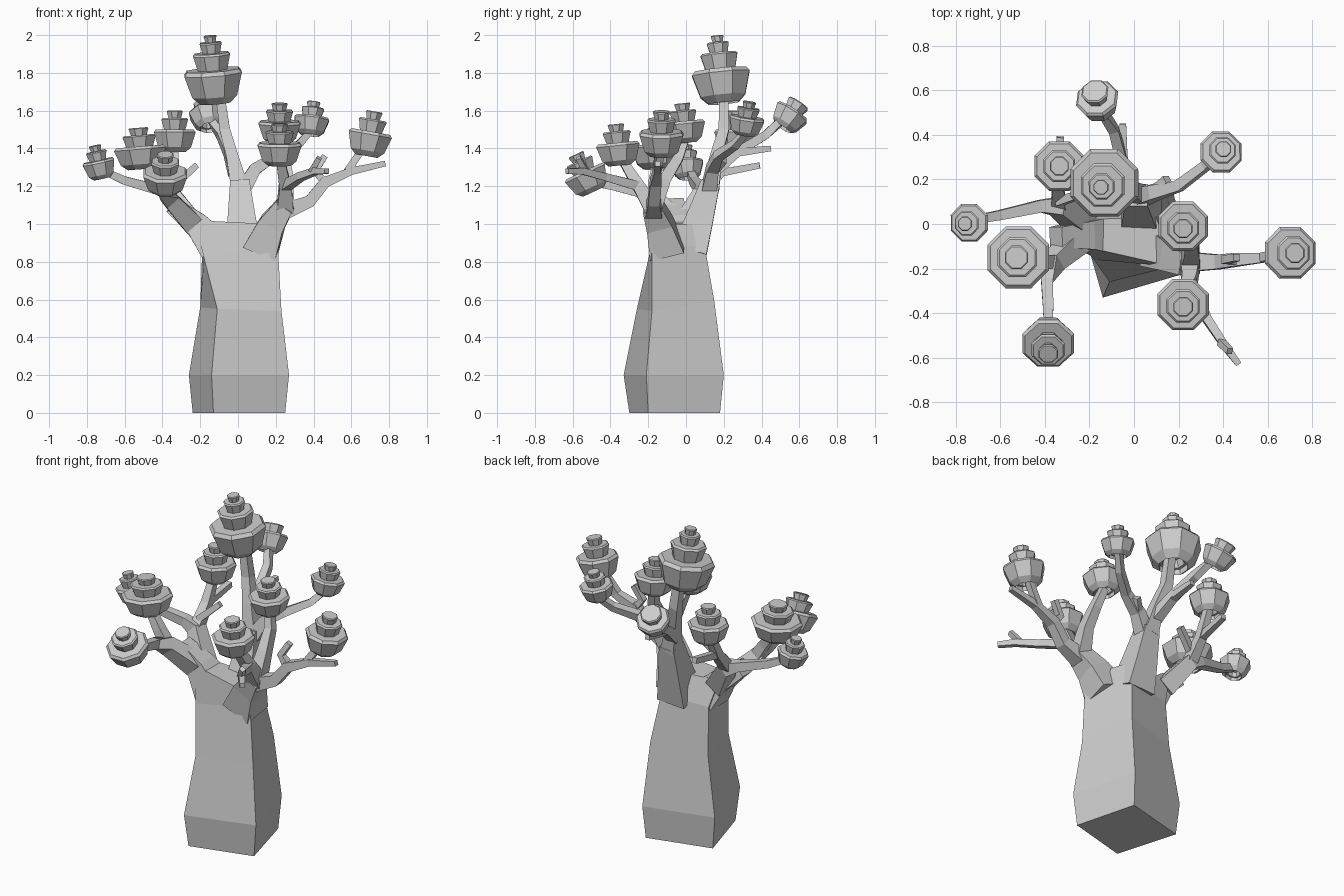
import bpy, bmesh, math
from mathutils import Vector

cube = bpy.data.objects.get("Cube")
if cube:
    bpy.data.objects.remove(cube, do_unlink=True)

mat = bpy.data.materials.new("pale_grey")
mat.use_nodes = True
GREY = (0.6, 0.6, 0.6, 1)
mat.diffuse_color = GREY
mat.node_tree.nodes["Principled BSDF"].inputs["Base Color"].default_value = GREY


def loft(name, rings):
    """Skin a list of equal-length point rings and cap both ends."""
    bm = bmesh.new()
    loops = [[bm.verts.new(p) for p in ring] for ring in rings]
    n = len(loops[0])
    for a, b in zip(loops, loops[1:]):
        for i in range(n):
            j = (i + 1) % n
            bm.faces.new((a[i], a[j], b[j], b[i]))
    bm.faces.new(loops[0][::-1])
    bm.faces.new(loops[-1])
    bmesh.ops.recalc_face_normals(bm, faces=bm.faces)
    mesh = bpy.data.meshes.new(name)
    bm.to_mesh(mesh)
    bm.free()
    mesh.materials.append(mat)
    obj = bpy.data.objects.new(name, mesh)
    bpy.context.collection.objects.link(obj)
    return obj


def ring(center, axis, radius, sides, turn=0.0):
    """Regular polygon of points around an axis."""
    axis = Vector(axis).normalized()
    ref = Vector((0, 1, 0)) if abs(axis.y) < 0.75 else Vector((1, 0, 0))
    u = axis.cross(ref).normalized()
    v = axis.cross(u)
    angles = [turn + math.tau * i / sides for i in range(sides)]
    return [Vector(center) + radius * (u * math.cos(t) + v * math.sin(t)) for t in angles]


def branch(name, *path):
    """Square tapering limb through (x, y, z, half width) points."""
    pts = [Vector(p[:3]) for p in path]
    rings = []
    for i, p in enumerate(path):
        axis = pts[min(i + 1, len(pts) - 1)] - pts[max(i - 1, 0)]
        rings.append(ring(pts[i], axis, p[3] * 1.3, 4, math.pi / 4))
    # keep neighbouring rings from twisting
    for k in range(1, len(rings)):
        prev, cur = rings[k - 1], rings[k]
        shifts = [cur[s:] + cur[:s] for s in range(4)]
        rings[k] = min(shifts, key=lambda c: sum(
            ((a - pts[k - 1]) - (b - pts[k])).length for a, b in zip(prev, c)))
    return loft(name, rings)


def flower(name, base, axis, r, height, tiers):
    """Stack of flaring eight-sided cups, smaller towards the tip."""
    axis = Vector(axis).normalized()
    base = Vector(base)
    sizes = [1.0, 0.64, 0.38, 0.22][:tiers]
    weights = [1.0, 0.5, 0.32, 0.2][:tiers]
    step = height / sum(weights)
    # hollow underside, then each cup flares up to its rim
    profile = [(0.28, 0.45 * step), (0.4, 0.2 * step), (0.5, 0.2 * step), (0.52, 0)]
    z = 0.0
    for i, (s, w) in enumerate(zip(sizes, weights)):
        if i:
            profile.append((s * 0.8, z))
        else:
            profile.append((0.78, 0.22 * step))
        z += w * step
        profile.append((s, z - 0.12 * w * step))
        profile.append((s * 0.9, z))
    loft(name, [ring(base + axis * h, axis, r * k, 8, math.pi / 8) for k, h in profile])


# Trunk: four-sided bottle shape, corners front, left, back, right
loft("trunk", [
    [(-.13, -.30, 0), (.25, -.20, 0), (.15, .18, 0), (-.24, .08, 0)],
    [(-.14, -.33, .2), (.27, -.21, .2), (.16, .20, .2), (-.26, .09, .2)],
    [(-.11, -.26, .55), (.23, -.18, .54), (.14, .15, .59), (-.20, .07, .56)],
    [(-.18, -.16, .82), (.21, -.18, .9), (.10, .10, .88), (-.19, .05, .85)],
    [(-.23, -.10, 1.02), (.17, -.19, 1.0), (.10, .03, 1.0), (-.24, .02, 1.02)],
])

# Limbs on the -x side
branch("right_limb", (-.12, -.05, .88, .1), (-.22, -.05, 1.0, .07), (-.35, -.06, 1.1, .05))
branch("right_back_branch", (-.22, -.01, .98, .06), (-.34, .08, 1.15, .045),
       (-.42, .08, 1.18, .03), (-.6, .04, 1.23, .024), (-.71, .02, 1.28, .02))
branch("right_back_shoot", (-.34, .08, 1.15, .035), (-.34, .18, 1.27, .028), (-.335, .25, 1.42, .022))
branch("right_back_twig", (-.34, .18, 1.27, .022), (-.33, .39, 1.31, .018))
branch("right_back_side_twig", (-.34, .1, 1.2, .022), (-.22, .14, 1.31, .018))
branch("right_front_branch", (-.24, -.06, 1.0, .06), (-.36, -.17, 1.13, .045),
       (-.39, -.25, 1.17, .03), (-.385, -.38, 1.2, .025), (-.385, -.5, 1.22, .02))
branch("right_front_shoot", (-.36, -.17, 1.13, .035), (-.42, -.17, 1.22, .03), (-.51, -.15, 1.34, .022))

# Limbs on the +x side
branch("left_limb", (.12, -.1, .86, .1), (.18, -.14, 1.0, .075), (.25, -.18, 1.1, .055))
branch("left_outer_branch", (.23, -.17, 1.06, .05), (.38, -.17, 1.12, .035), (.46, -.16, 1.22, .032),
       (.6, -.15, 1.28, .022), (.78, -.15, 1.32, .016))
branch("left_outer_stub", (.46, -.16, 1.22, .025), (.41, -.16, 1.28, .02), (.46, -.15, 1.36, .018))
branch("left_outer_shoot", (.58, -.15, 1.28, .022), (.66, -.13, 1.4, .02))
branch("left_front_branch", (.25, -.17, 1.07, .05), (.25, -.25, 1.2, .035), (.22, -.35, 1.36, .022))
branch("left_front_twig", (.25, -.25, 1.2, .028), (.33, -.43, 1.25, .022),
       (.41, -.55, 1.28, .019), (.47, -.63, 1.28, .015))
branch("left_front_twig_tip", (.39, -.53, 1.28, .018), (.43, -.57, 1.35, .015))
branch("left_upper_branch", (.25, -.18, 1.07, .05), (.26, -.11, 1.24, .035),
       (.25, -.04, 1.35, .028), (.22, 0, 1.46, .022))

# Limbs at the back
branch("back_limb", (.03, .02, .86, .1), (.02, .07, 1.02, .08), (.01, .13, 1.22, .055))
branch("back_tall_branch", (.01, .13, 1.19, .05), (-.03, .16, 1.36, .034),
       (-.07, .2, 1.5, .03), (-.1, .2, 1.72, .025))
branch("back_rear_branch", (-.02, .15, 1.28, .035), (-.05, .27, 1.38, .028),
       (-.09, .42, 1.47, .024), (-.15, .52, 1.56, .02))
branch("back_rear_twig", (-.05, .28, 1.38, .024), (-.05, .45, 1.4, .016))
branch("back_side_branch", (.02, .12, 1.17, .045), (.09, .14, 1.29, .035), (.2, .17, 1.36, .026),
       (.32, .26, 1.42, .022), (.39, .33, 1.5, .018))
branch("back_side_stub", (.09, .14, 1.28, .025), (.15, .2, 1.34, .02))

# Blossoms: base, direction, radius, height, number of cups
blossoms = {
    "crown_blossom": ((-.12, .20, 1.64), (-.08, -.1, 1), .165, .36, 4),
    "rear_blossom": ((-.15, .51, 1.51), (-.15, .5, .75), .1, .16, 2),
    "left_outer_blossom": ((.68, -.13, 1.36), (.18, 0, 1), .125, .24, 3),
    "left_upper_blossom": ((.22, 0, 1.43), (0, -.1, 1), .12, .21, 3),
    "left_front_blossom": ((.22, -.35, 1.31), (0, -.1, 1), .125, .22, 3),
    "left_back_blossom": ((.38, .31, 1.47), (.12, .15, 1), .1, .18, 3),
    "right_back_blossom": ((-.335, .26, 1.38), (0, 0, 1), .12, .22, 3),
    "right_outer_blossom": ((-.72, .01, 1.24), (-.22, -.05, 1), .092, .18, 3),
    "right_side_blossom": ((-.51, -.15, 1.29), (-.08, 0, 1), .15, .22, 3),
    "right_front_blossom": ((-.385, -.49, 1.17), (0, -.42, .9), .125, .22, 3),
}
for name, spec in blossoms.items():
    flower(name, *spec)
